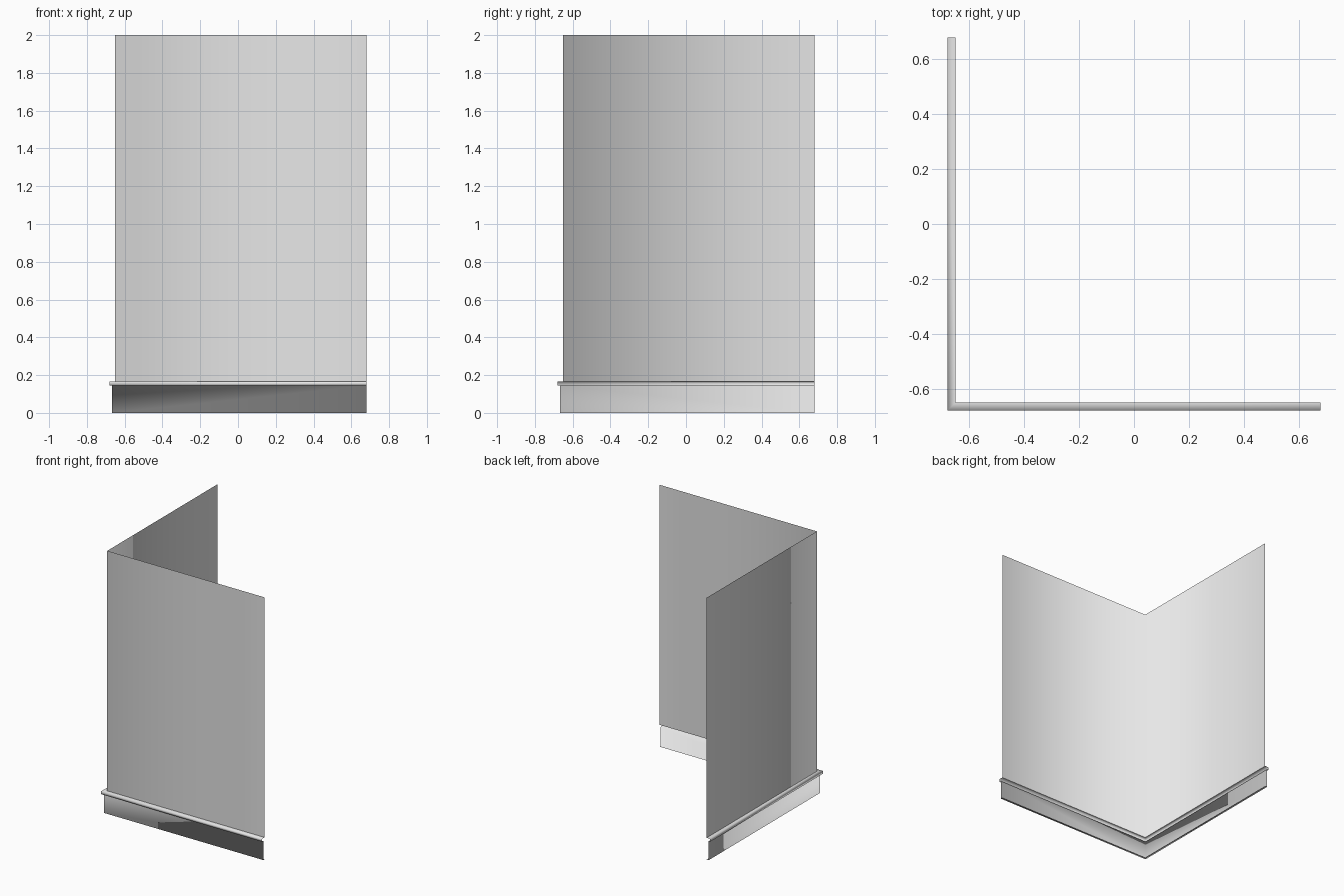
import bpy
import bmesh

if "Cube" in bpy.data.objects:
    bpy.data.objects.remove(bpy.data.objects["Cube"], do_unlink=True)

WALL = 0.65    # distance of both wall sheets from the centre
END = 0.68     # free ends of both walls
LIP = 0.03     # how far the ledge stands out
BOARD = 0.016  # how far the board stands out
LIP_LOW, LIP_TOP, TOP = 0.145, 0.167, 2.0

grey = bpy.data.materials.new("plain_grey")
grey.use_nodes = True
colour = (0.8, 0.8, 0.8, 1)
grey.diffuse_color = colour
grey.node_tree.nodes["Principled BSDF"].inputs["Base Color"].default_value = colour


def sweep(name, profile):
    """Run an (outward offset, height) profile round the mitred corner."""
    bm = bmesh.new()
    rows = []
    for out, z in profile:
        d = -WALL - out
        rows.append([bm.verts.new((x, y, z))
                     for x, y in ((d, END), (d, d), (END, d))])
    for low, high in zip(rows, rows[1:]):
        for i in range(2):
            face = bm.faces.new((low[i], low[i + 1], high[i + 1], high[i]))
            face.smooth = True
    # Crisp lengthwise edges, soft upright corner
    for edge in bm.edges:
        a, b = edge.verts
        along = abs(a.co.z - b.co.z) < 1e-6
        edge.smooth = not (along and len(edge.link_faces) == 2
                           and abs(edge.calc_face_angle(0)) > 0.5
                           and any(a in r and b in r for r in rows))
    mesh = bpy.data.meshes.new(name)
    bm.to_mesh(mesh)
    bm.free()
    mesh.materials.append(grey)
    obj = bpy.data.objects.new(name, mesh)
    bpy.context.collection.objects.link(obj)
    return obj


# Two thin wall sheets meeting at the corner
sweep("corner_wall", [(0, LIP_TOP), (0, TOP)])

# Hollow skirting board with a projecting ledge
sweep("skirting_board", [(0, 0), (BOARD, 0), (BOARD, LIP_LOW),
                         (LIP, LIP_LOW), (LIP, LIP_TOP), (0, LIP_TOP)])
